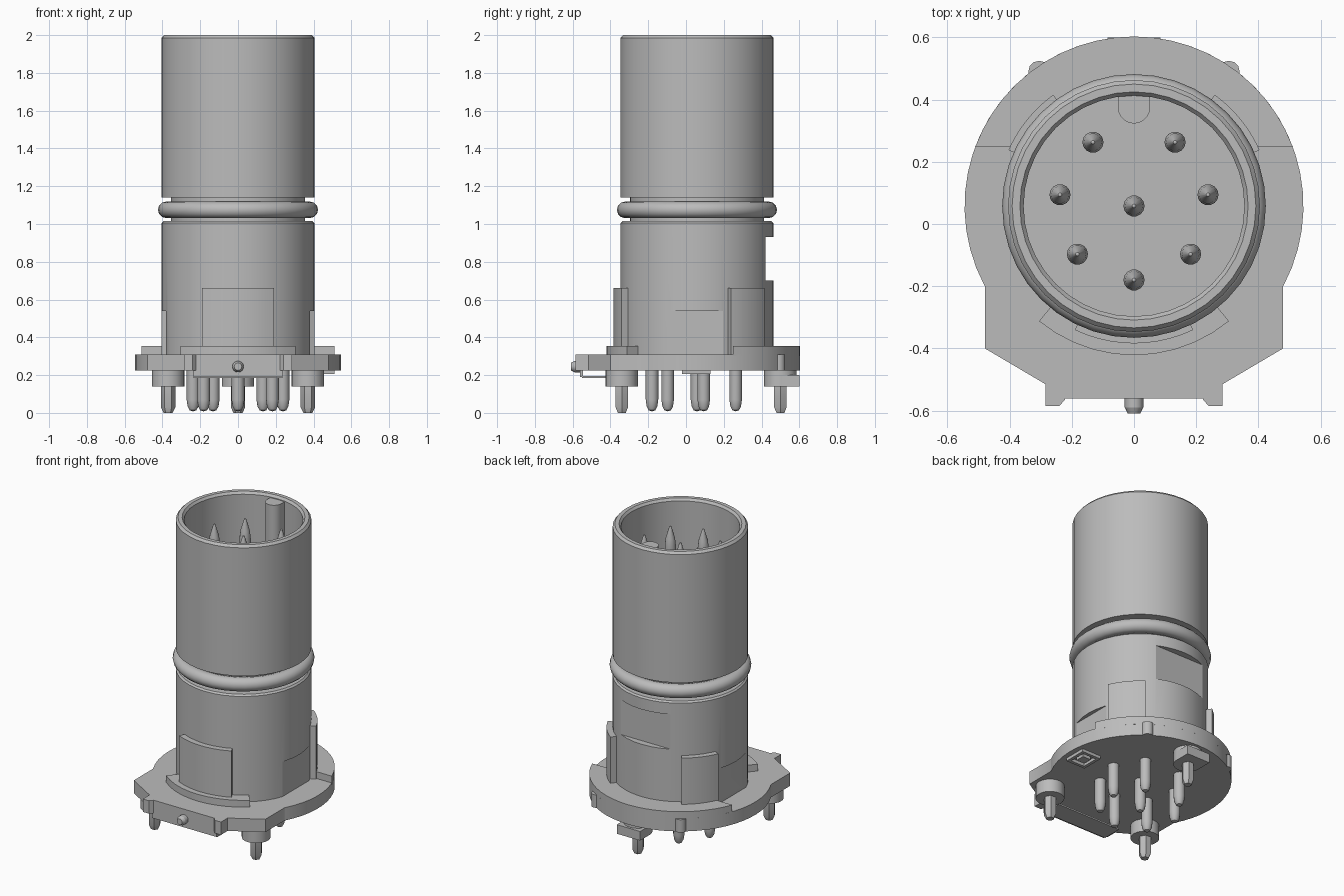
import bpy, bmesh
from math import sin, cos, radians, pi
from mathutils import Vector

cube = bpy.data.objects.get("Cube")
if cube:
    bpy.data.objects.remove(cube, do_unlink=True)

AXIS = 0.058          # y position of the barrel axis
BARREL = 0.405        # outer radius of the barrel

grey = bpy.data.materials.new("plain_grey")
grey.use_nodes = True
tone = (0.5, 0.5, 0.5, 1)
grey.diffuse_color = tone
grey.node_tree.nodes["Principled BSDF"].inputs["Base Color"].default_value = tone


def finish(name, bm, smooth=True):
    bmesh.ops.remove_doubles(bm, verts=bm.verts, dist=1e-5)
    bmesh.ops.recalc_face_normals(bm, faces=bm.faces)
    mesh = bpy.data.meshes.new(name)
    bm.to_mesh(mesh)
    bm.free()
    mesh.materials.append(grey)
    ob = bpy.data.objects.new(name, mesh)
    bpy.context.collection.objects.link(ob)
    if smooth:
        soften(ob)
    return ob


def soften(ob):
    bpy.ops.object.select_all(action='DESELECT')
    ob.select_set(True)
    bpy.context.view_layer.objects.active = ob
    bpy.ops.object.shade_smooth_by_angle(angle=radians(32))


def lathe(name, profile, x=0, y=AXIS, steps=40, closed=False):
    """Spin (radius, height) points around a vertical axis."""
    bm = bmesh.new()
    vs = [bm.verts.new((x + r, y, z)) for r, z in profile]
    edges = [bm.edges.new(p) for p in zip(vs, vs[1:])]
    if closed:
        edges.append(bm.edges.new((vs[-1], vs[0])))
    bmesh.ops.spin(bm, geom=vs + edges, cent=(x, y, 0), axis=(0, 0, 1),
                   angle=2 * pi, steps=steps, use_duplicate=False)
    return finish(name, bm)


def prism(name, outline, z0, z1):
    """Extrude an outline in x, y between two heights."""
    bm = bmesh.new()
    face = bm.faces.new([bm.verts.new((x, y, z0)) for x, y in outline])
    top = bmesh.ops.extrude_face_region(bm, geom=[face])["geom"]
    bmesh.ops.translate(bm, vec=(0, 0, z1 - z0),
                        verts=[v for v in top if isinstance(v, bmesh.types.BMVert)])
    return finish(name, bm)


def box(name, x0, x1, y0, y1, z0, z1):
    return prism(name, [(x0, y0), (x1, y0), (x1, y1), (x0, y1)], z0, z1)


def arc(r, a0, a1, n, cy=AXIS):
    angles = [radians(a0 + (a1 - a0) * i / n) for i in range(n + 1)]
    return [(r * cos(a), cy + r * sin(a)) for a in angles]


def sector(name, r0, r1, a0, a1, z0, z1):
    return prism(name, arc(r1, a0, a1, 10) + arc(r0, a1, a0, 10), z0, z1)


# Lower barrel with flats cut at the sides and a slot at the back
lower = lathe("lower_barrel", [(0, 0.3), (BARREL, 0.3), (BARREL, 1.005),
                               (0.395, 1.015), (0, 1.015)])
cutters = [box("back_cutter", -0.5, 0.5, 0.42, 0.7, 0.7, 0.93)]
for s in (-1, 1):
    xs = sorted((s * 0.38, s * 0.6))
    cutters.append(box("side_cutter", *xs, -0.4, 0.5, 0.2, 0.54))
for c in cutters:
    mod = lower.modifiers.new("cut", 'BOOLEAN')
    mod.operation, mod.solver, mod.object = 'DIFFERENCE', 'EXACT', c
bpy.context.view_layer.update()
cut = bpy.data.meshes.new_from_object(
    lower.evaluated_get(bpy.context.evaluated_depsgraph_get()))
lower.modifiers.clear()
lower.data = cut
for c in cutters:
    bpy.data.objects.remove(c, do_unlink=True)
soften(lower)

# Upper barrel: open sleeve with a floor, above the seal groove
lathe("groove_core", [(0, 1.0), (0.355, 1.0), (0.355, 1.15), (0, 1.15)])
lathe("upper_sleeve", [(0, 1.14), (BARREL, 1.14), (BARREL, 1.985), (0.392, 2),
                       (0.367, 2), (0.355, 1.985), (0.355, 1.2), (0, 1.2)])
lathe("seal_ring", [(0.38 + 0.044 * cos(t * pi / 6), 1.075 + 0.044 * sin(t * pi / 6))
                    for t in range(12)], closed=True)

# Keying rib inside the sleeve
rib = [(0.052, 0.43)] + arc(0.052, 0, -180, 10, 0.375) + [(-0.052, 0.43)]
prism("key_rib", rib, 1.19, 1.98)

# Contact pins, running through to the underside
pins = [(0, AXIS), (0, -0.18)]
for s in (-1, 1):
    pins += [(s * 0.132, 0.263), (s * 0.238, 0.094), (s * 0.182, -0.097)]
for x, y in pins:
    lathe("contact_pin", [(0, 0.008), (0.018, 0.014), (0.029, 0.035), (0.034, 0.07),
                          (0.034, 1.75), (0.028, 1.8), (0.006, 1.875), (0, 1.88)],
          x, y, 14)

# Base flange: round at the back, shouldered with two arms at the front
half = [(0.48, -0.2), (0.48, -0.4), (0.285, -0.515), (0.285, -0.585),
        (0.24, -0.585), (0.222, -0.565), (0.222, -0.52)]
outline = arc(0.545, -28, 208, 36) + [(-x, y) for x, y in half]
outline += [(x, y) for x, y in reversed(half)]
prism("base_flange", outline, 0.225, 0.31)
prism("rear_raised_step", arc(0.545, 20.4, 159.6, 22), 0.3, 0.355)
sector("front_ledge", 0.38, 0.48, 230.5, 309.5, 0.3, 0.355)

# Snap tabs around the barrel
for name, a0, a1 in (("front_tab", 244.5, 295.5), ("left_tab", 24, 54),
                     ("right_tab", 126, 156)):
    sector(name, 0.36, 0.442, a0, a1, 0.3, 0.66)

# Mounting posts: round collar and a six-sided peg
for x, y in ((-0.37, -0.34), (0.37, -0.34), (0, 0.5)):
    lathe("post_collar", [(0, 0.14), (0.086, 0.14), (0.086, 0.23), (0, 0.23)], x, y, 24)
    lathe("post_peg", [(0, 0), (0.024, 0), (0.038, 0.03), (0.038, 0.15), (0, 0.15)],
          x, y, 6)
box("rear_post_block", -0.085, 0.085, 0.5, 0.6, 0.14, 0.2)
for x in (-0.305, 0.305):
    lathe("rim_bump", [(0, 0.225), (0.035, 0.225), (0.035, 0.31), (0, 0.31)],
          x, 0.49, 12)

# Front shield clip with a return strip and a round stud
box("clip_plate", -0.235, 0.235, -0.562, -0.545, 0.19, 0.31)
box("clip_top", -0.222, 0.222, -0.55, -0.515, 0.295, 0.31)
box("clip_strip", -0.235, 0.235, -0.55, -0.42, 0.185, 0.195)
bm = bmesh.new()
for r0, r1, y0, y1 in ((0.03, 0.03, -0.59, -0.55), (0.02, 0.03, -0.61, -0.59)):
    ret = bmesh.ops.create_cone(bm, cap_ends=True, segments=16, radius1=r1, radius2=r0,
                                depth=y1 - y0)
    for v in ret["verts"]:
        v.co = Vector((v.co.x, (y0 + y1) / 2 - v.co.z, 0.245 + v.co.y))
finish("clip_stud", bm)

# Square frame with a small pad under the flange
for x0, x1, y0, y1 in ((0.37, 0.51, -0.02, 0), (0.37, 0.51, 0.11, 0.13),
                       (0.37, 0.39, 0, 0.11), (0.49, 0.51, 0, 0.11),
                       (0.41, 0.47, 0.025, 0.085)):
    box("underside_frame", x0, x1, y0, y1, 0.205, 0.23)
